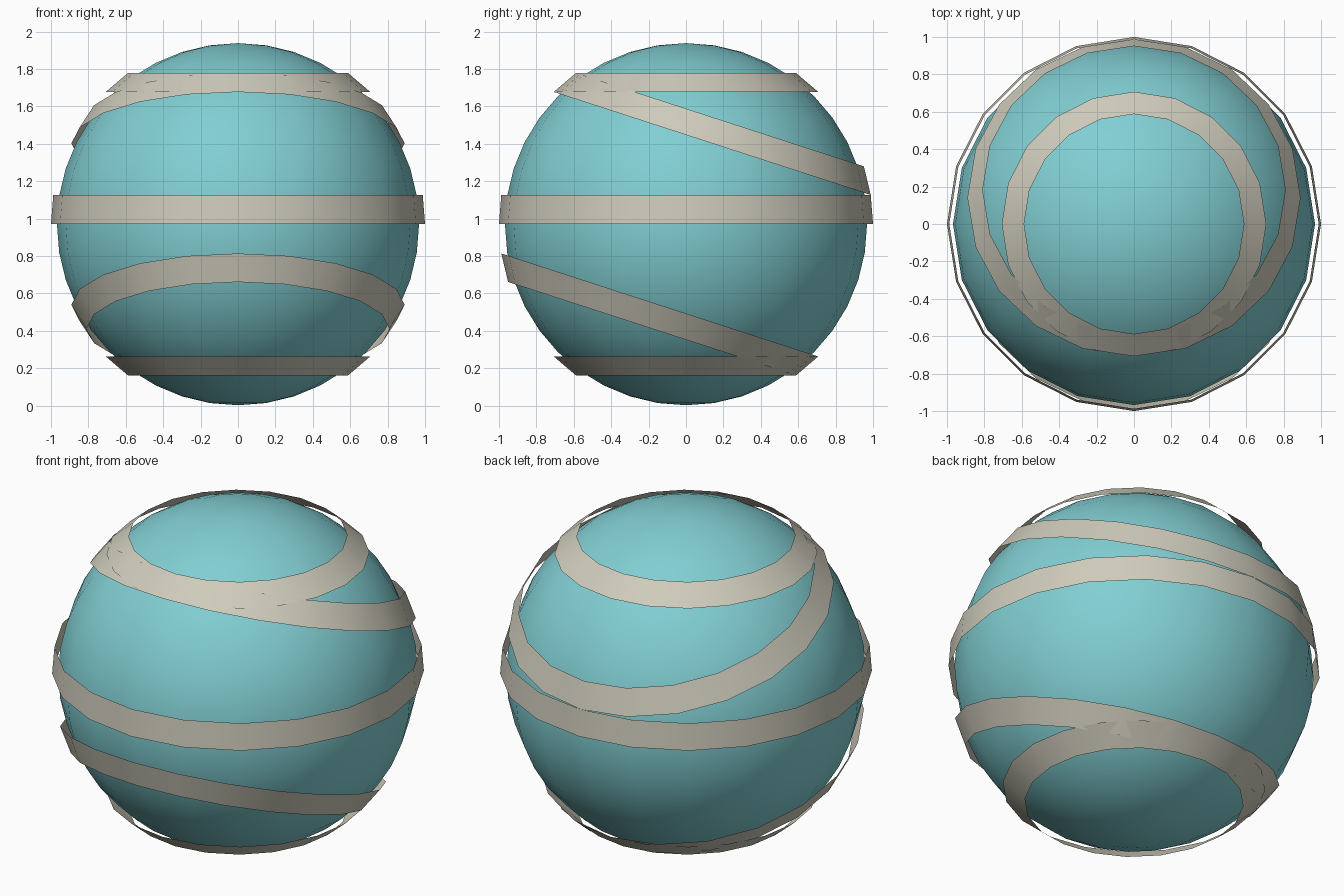
import bpy, bmesh
from math import radians, sin, cos, tau

if "Cube" in bpy.data.objects:
    bpy.data.objects.remove(bpy.data.objects["Cube"])

CENTER_Z = 0.97
BALL_R = 0.968
BAND_R = 1.0
SIDES = 20


def material(name, rgb):
    m = bpy.data.materials.new(name)
    m.diffuse_color = (*rgb, 1)
    m.use_nodes = True
    m.node_tree.nodes["Principled BSDF"].inputs["Base Color"].default_value = m.diffuse_color
    return m


teal = material("teal", (0.22, 0.62, 0.65))
cream = material("cream", (0.62, 0.60, 0.50))

# Ball
bpy.ops.mesh.primitive_uv_sphere_add(segments=SIDES, ring_count=SIDES,
                                     radius=BALL_R, location=(0, 0, CENTER_Z))
ball = bpy.context.object
ball.name = "ball"
ball.data.materials.append(teal)
bpy.ops.object.shade_smooth()


# Thin open band: one latitude strip of a slightly larger sphere, tilted about x
def band(name, lat_low, lat_high, tilt=0):
    bm = bmesh.new()
    loops = []
    for lat in (radians(lat_low), radians(lat_high)):
        loops.append([bm.verts.new((BAND_R * cos(lat) * cos(tau * i / SIDES),
                                    BAND_R * cos(lat) * sin(tau * i / SIDES),
                                    BAND_R * sin(lat))) for i in range(SIDES)])
    low, high = loops
    for i in range(SIDES):
        j = (i + 1) % SIDES
        bm.faces.new((low[i], low[j], high[j], high[i])).smooth = True
    mesh = bpy.data.meshes.new(name)
    bm.to_mesh(mesh)
    bm.free()
    mesh.materials.append(cream)
    ob = bpy.data.objects.new(name, mesh)
    ob.location.z = CENTER_Z
    ob.rotation_euler.x = radians(tilt)
    bpy.context.collection.objects.link(ob)


# Level bands
band("top_band", 45, 54)
band("middle_band", 0, 9)
band("bottom_band", -54, -45)
# Slanted bands linking the level ones
band("upper_slanted_band", 27, 36, -18)
band("lower_slanted_band", -36, -27, -18)
